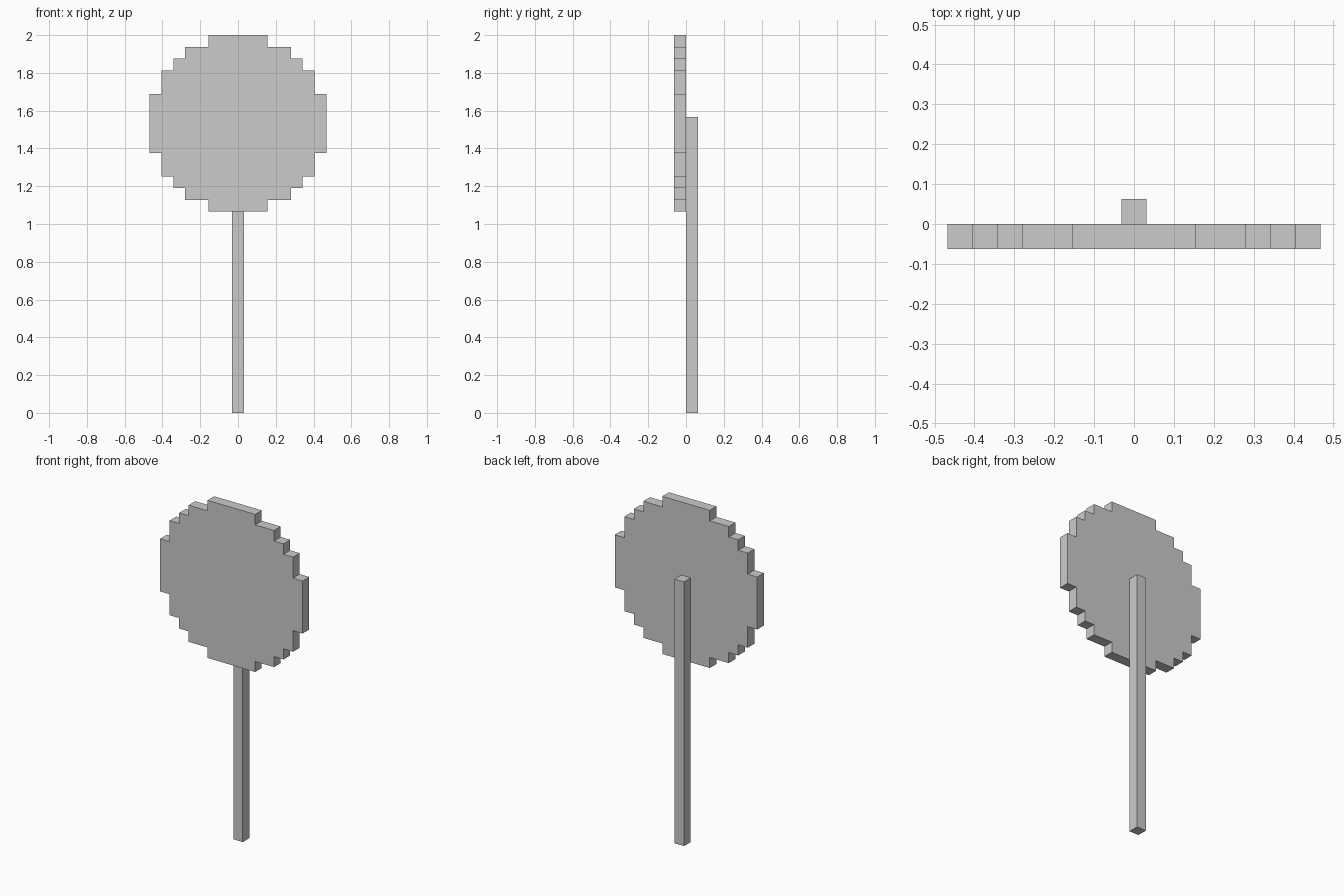
import bpy, bmesh

if "Cube" in bpy.data.objects:
    bpy.data.objects.remove(bpy.data.objects["Cube"])

U = 0.0623            # one pixel step
TOP = 2.0
STICK_TOP = 1.567


def extruded(name, outline, y0, y1):
    """Solid made from an (x, z) outline extruded along y."""
    bm = bmesh.new()
    face = bm.faces.new([bm.verts.new((x, y0, z)) for x, z in outline])
    out = bmesh.ops.extrude_face_region(bm, geom=[face])
    moved = [g for g in out["geom"] if isinstance(g, bmesh.types.BMVert)]
    bmesh.ops.translate(bm, verts=moved, vec=(0, y1 - y0, 0))
    bmesh.ops.recalc_face_normals(bm, faces=bm.faces)
    mesh = bpy.data.meshes.new(name)
    bm.to_mesh(mesh)
    bm.free()
    obj = bpy.data.objects.new(name, mesh)
    bpy.context.collection.objects.link(obj)
    return obj


# Stepped disc: (half width, row count) from top to bottom, in pixel steps
upper = [(2.5, 1), (4.5, 1), (5.5, 1), (6.5, 2)]
right, z = [], TOP
for half, rows in upper + [(7.5, 5)] + upper[::-1]:
    right += [(half * U, z), (half * U, z - rows * U)]
    z -= rows * U
left = [(-x, z) for x, z in reversed(right)]
extruded("round_panel", right + left, -U, 0)

# Square post fixed to the back of the disc
h = U / 2
extruded("post", [(-h, 0), (h, 0), (h, STICK_TOP), (-h, STICK_TOP)], 0, U)
